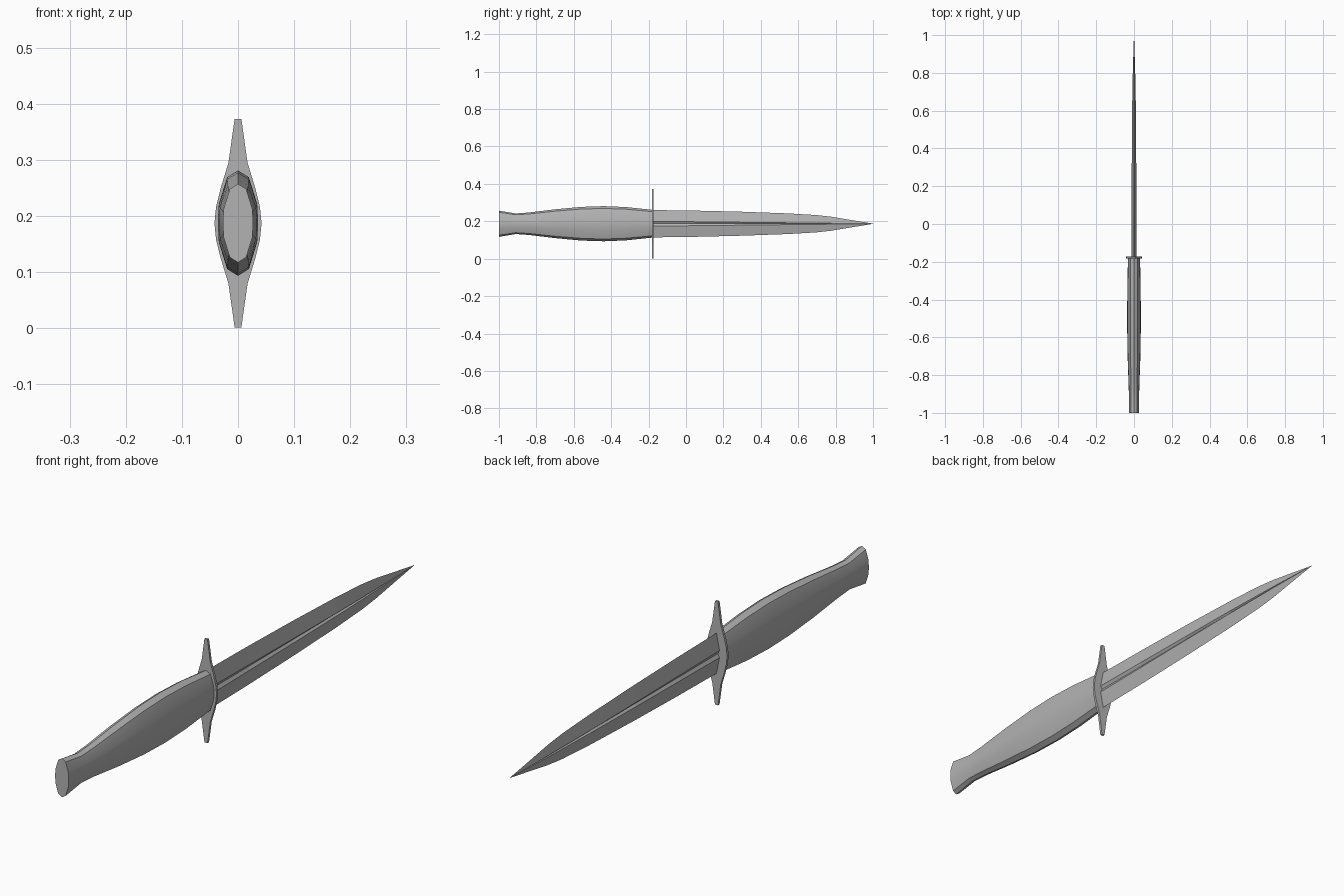
import bpy
import bmesh
import math

cube = bpy.data.objects.get("Cube")
if cube:
    bpy.data.objects.remove(cube, do_unlink=True)

AXIS_Z = 0.187   # height of the dagger's long axis

steel = bpy.data.materials.new("grey_steel")
steel.use_nodes = True
grey = (0.45, 0.45, 0.45, 1)
steel.diffuse_color = grey
steel.node_tree.nodes["Principled BSDF"].inputs["Base Color"].default_value = grey


def loft(name, rings, smooth_angle=0):
    """Skin a list of equal-length rings of points and cap both ends."""
    bm = bmesh.new()
    loops = [[bm.verts.new(p) for p in ring] for ring in rings]
    for a, b in zip(loops, loops[1:]):
        for i in range(len(a)):
            j = (i + 1) % len(a)
            bm.faces.new((a[i], a[j], b[j], b[i]))
    bm.faces.new(loops[0][::-1])
    bm.faces.new(loops[-1])
    bmesh.ops.recalc_face_normals(bm, faces=bm.faces[:])
    # Smooth shading that keeps edges above the angle sharp
    bm.normal_update()
    for face in bm.faces:
        face.smooth = smooth_angle > 0
    for edge in bm.edges:
        edge.smooth = edge.calc_face_angle(0) < math.radians(smooth_angle)
    mesh = bpy.data.meshes.new(name)
    bm.to_mesh(mesh)
    bm.free()
    mesh.materials.append(steel)
    bpy.context.scene.collection.objects.link(bpy.data.objects.new(name, mesh))


def mirrored(quarter):
    """Full outline from a quarter running from the top (x = 0) to the side (z = 0)."""
    right = quarter + [(x, -z) for x, z in reversed(quarter) if z > 0]
    return right + [(-x, z) for x, z in reversed(right) if x > 0]


def section(outline, y, width=1, height=1):
    """Place an outline across the long axis at y."""
    return [(x * width, y, AXIS_Z + z * height) for x, z in outline]


# Handle: faceted oval swelling in the middle and flaring at the pommel
oval = mirrored([(0, 1), (0.54, 0.87), (0.95, 0.36), (1, 0)])
handle_stations = [  # y, half width, half height
    (-1.0, 0.027, 0.070), (-0.91, 0.027, 0.055), (-0.84, 0.029, 0.060),
    (-0.7, 0.034, 0.077), (-0.56, 0.036, 0.090), (-0.44, 0.036, 0.094),
    (-0.32, 0.035, 0.089), (-0.178, 0.032, 0.074)]
loft("handle", [section(oval, *s) for s in handle_stations], 30)

# Crossguard: thin plate, wide in the middle with narrow square ends
guard = mirrored([(0.006, 0.186), (0.017, 0.108), (0.031, 0.062), (0.039, 0.03), (0.042, 0)])
loft("crossguard", [section(guard, y) for y in (-0.182, -0.173)])

# Blade: double-edged with a V-shaped groove along each side
blade_stations = [  # y, half thickness, half height
    (-0.175, 0.012, 0.073), (0.05, 0.012, 0.070), (0.3, 0.012, 0.064),
    (0.55, 0.011, 0.055), (0.7, 0.0085, 0.046), (0.78, 0.007, 0.037),
    (0.9, 0.0035, 0.017), (1.0, 0.0003, 0.0006)]
blade_rings = []
for y, thick, high in blade_stations:
    groove = min(0.012 * (1 - y) / 1.1, high * 0.3) + 0.0001
    profile = mirrored([(0, high), (thick, groove), (thick * 0.45, 0)])
    blade_rings.append(section(profile, y))
loft("blade", blade_rings)
